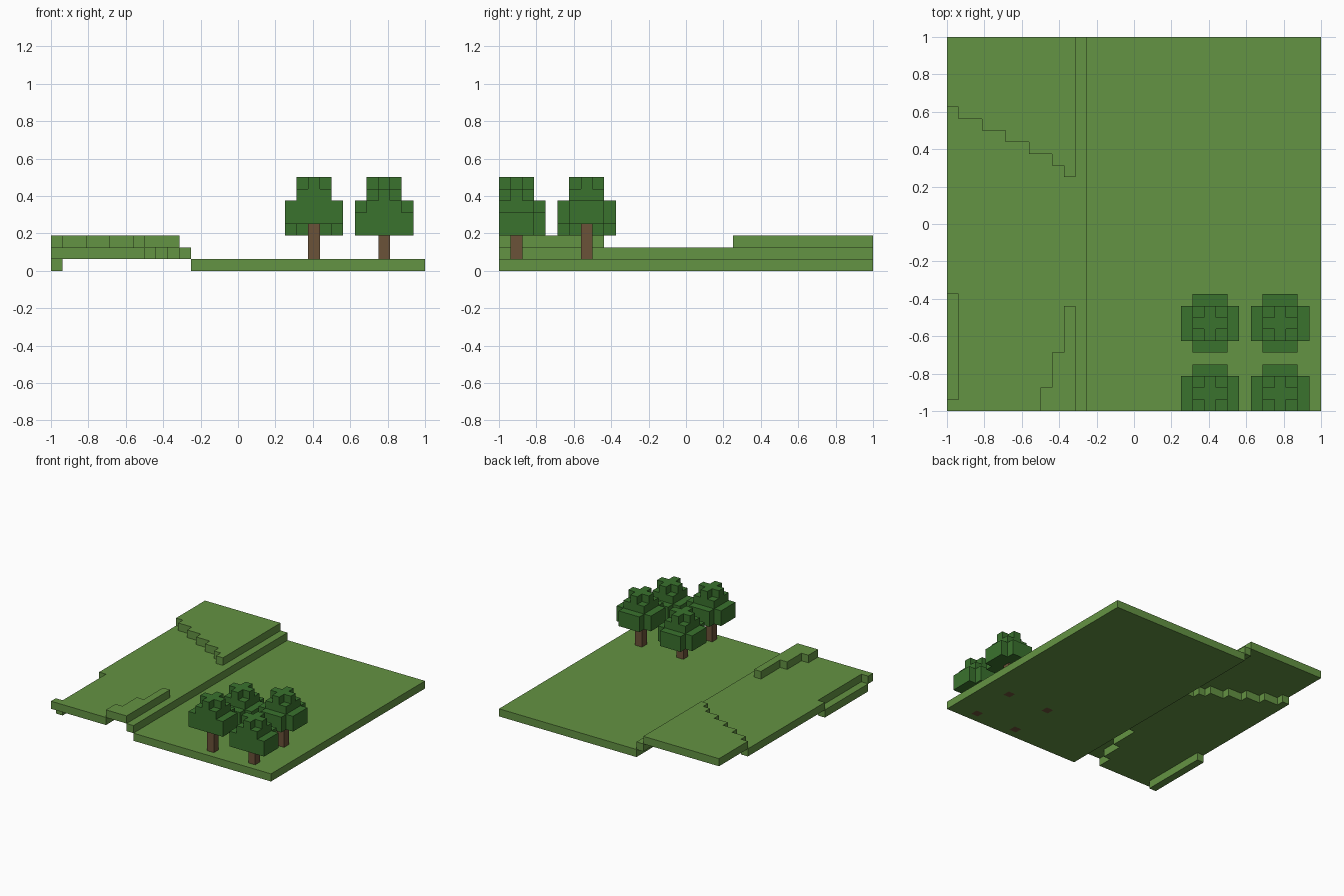
import bpy
import bmesh
from mathutils import Vector

if "Cube" in bpy.data.objects:
    bpy.data.objects.remove(bpy.data.objects["Cube"], do_unlink=True)

N = 32          # blocks along each side
S = 2 / N       # block size


def material(name, rgb):
    mat = bpy.data.materials.new(name)
    mat.use_nodes = True
    color = (*rgb, 1)
    mat.diffuse_color = color
    mat.node_tree.nodes["Principled BSDF"].inputs["Base Color"].default_value = color
    return mat


grass = material("grass_green", (0.127, 0.292, 0.056))
leaf = material("leaf_green", (0.042, 0.168, 0.027))
bark = material("bark_brown", (0.147, 0.085, 0.040))

# Back terrace starts at these rows, column by column
TERRACE = [26, 25, 25, 24, 24, 23, 23, 22, 22, 21, 20]


def ground_level(i, j):
    if i > 11:
        return 0
    if i == 11:
        return 1
    if i == 0 and 1 <= j < 10:          # sunken edge strip
        return 0
    front_ledge = (j < 2 and i >= 8) or (j < 5 and i >= 9) or (j < 9 and i >= 10)
    return 2 if j >= TERRACE[i] or front_ledge else 1


# Every block belongs to one part
blocks = {(i, j, ground_level(i, j)): "ground" for i in range(N) for j in range(N)}
parts = {"ground": grass}


def add_tree(name, ci, cj, base):
    parts[name + "_leaves"] = leaf
    parts[name + "_trunk"] = bark
    for di in range(-2, 3):
        for dj in range(-2, 3):
            if cj + dj < 0:             # crown is cut at the ground's front edge
                continue
            a, b = abs(di), abs(dj)
            layers = []
            if a + b < 4:
                layers += [0, 1]        # wide crown without corners
            if max(a, b) < 2:
                layers.append(2)        # narrow crown
            if a + b < 2:
                layers.append(3)        # cross on top
            for k in layers:
                blocks[ci + di, cj + dj, base + k] = name + "_leaves"
    for k in range(base + 2):
        blocks[ci, cj, k] = name + "_trunk"


add_tree("front_right_tree", 22, 1, 4)
add_tree("front_left_tree", 28, 1, 3)
add_tree("back_right_tree", 22, 7, 3)
add_tree("back_left_tree", 28, 7, 4)


def build_part(name, mat):
    bm = bmesh.new()
    for cell, owner in blocks.items():
        if owner != name:
            continue
        center = Vector(cell) + Vector((0.5, 0.5, 0.5))
        for axis in range(3):
            for sign in (-1, 1):
                beside = list(cell)
                beside[axis] += sign
                if tuple(beside) in blocks:
                    continue
                # Exposed side of the block, wound to face outward
                n, u, v = Vector(), Vector(), Vector()
                n[axis] = sign / 2
                u[(axis + 1) % 3] = 0.5
                v[(axis + 2) % 3] = sign / 2
                corners = (-u - v, u - v, u + v, v - u)
                verts = [bm.verts.new((center + n + c) * S - Vector((1, 1, 0)))
                         for c in corners]
                bm.faces.new(verts)
    bmesh.ops.remove_doubles(bm, verts=bm.verts, dist=S / 100)
    bmesh.ops.dissolve_limit(bm, angle_limit=0.01, verts=bm.verts, edges=bm.edges)
    mesh = bpy.data.meshes.new(name)
    bm.to_mesh(mesh)
    bm.free()
    mesh.materials.append(mat)
    bpy.context.collection.objects.link(bpy.data.objects.new(name, mesh))


for part, mat in parts.items():
    build_part(part, mat)
